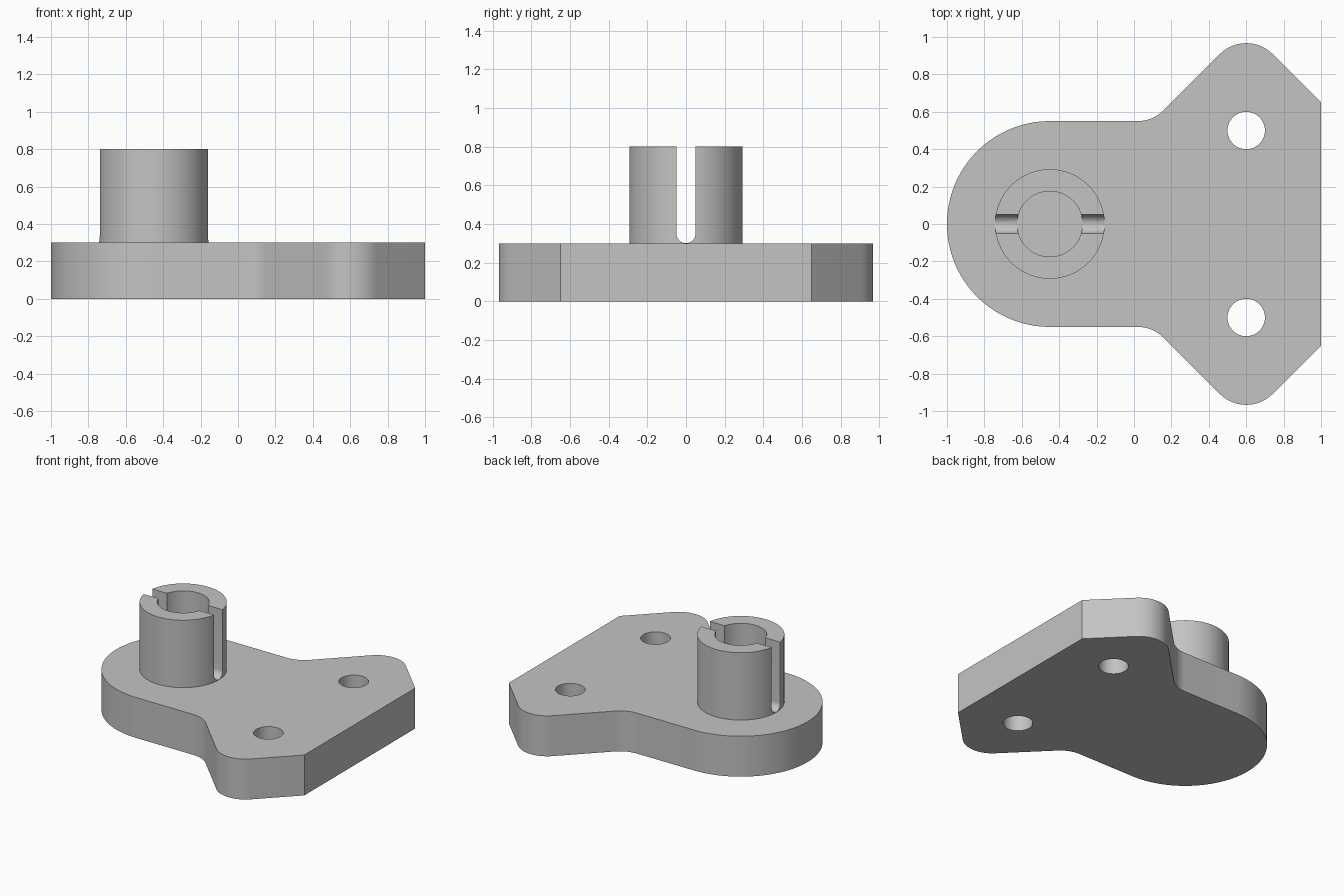
import bpy
import bmesh
from math import cos, sin, radians

default_cube = bpy.data.objects.get("Cube")
if default_cube:
    bpy.data.objects.remove(default_cube, do_unlink=True)

PLATE_TOP, BOSS_TOP = 0.3, 0.8
BOSS_X = -0.45
SLOT = 0.05          # half width of the slot

grey = bpy.data.materials.new("plain grey")
grey.use_nodes = True
colour = (0.55, 0.55, 0.55, 1)
grey.diffuse_color = colour
grey.node_tree.nodes["Principled BSDF"].inputs["Base Color"].default_value = colour


def arc(cx, cy, r, start, end, steps):
    angles = [radians(start + (end - start) * i / steps) for i in range(steps + 1)]
    return [(cx + r * cos(a), cy + r * sin(a)) for a in angles]


def prism(name, outline, bottom, top):
    """Extrude a counter-clockwise outline upward into a solid."""
    bm = bmesh.new()
    face = bm.faces.new([bm.verts.new((x, y, bottom)) for x, y in outline])
    grown = bmesh.ops.extrude_face_region(bm, geom=[face], use_keep_orig=True)
    verts = [v for v in grown["geom"] if isinstance(v, bmesh.types.BMVert)]
    bmesh.ops.translate(bm, verts=verts, vec=(0, 0, top - bottom))
    bmesh.ops.recalc_face_normals(bm, faces=bm.faces)
    mesh = bpy.data.meshes.new(name)
    bm.to_mesh(mesh)
    bm.free()
    mesh.materials.append(grey)
    obj = bpy.data.objects.new(name, mesh)
    bpy.context.collection.objects.link(obj)
    return obj


def cylinder(name, x, y, r, bottom, top, sides=64):
    return prism(name, arc(x, y, r, 0, 360, sides)[:-1], bottom, top)


def cut(obj, cutter):
    cutter.hide_render = True
    mod = obj.modifiers.new("cut", 'BOOLEAN')
    mod.operation, mod.solver, mod.object = 'DIFFERENCE', 'EXACT', cutter
    bpy.context.view_layer.objects.active = obj
    bpy.ops.object.modifier_apply(modifier=mod.name)
    bpy.data.objects.remove(cutter, do_unlink=True)


def smooth(obj):
    bpy.ops.object.select_all(action='DESELECT')
    obj.select_set(True)
    bpy.context.view_layer.objects.active = obj
    bpy.ops.object.shade_smooth_by_angle(angle=radians(30))


# Base plate: half outline from the straight edge round to the rounded end
half = [(1, 0.65)]
half += arc(0.6, 0.767, 0.2, 45, 135, 16)                 # ear tip
half += arc(0.018, 0.75, 0.2, -45, -90, 10)               # inner fillet
half += arc(BOSS_X, 0, 0.55, 90, 180, 32)                 # rounded end
mirrored = [(x, -y) for x, y in reversed(half[:-1])]
plate = prism("base_plate", half + mirrored, 0, PLATE_TOP)

# Two mounting holes
for side in (1, -1):
    cut(plate, cylinder("hole_cutter", 0.6, 0.5 * side, 0.1, -0.1, 0.4, 48))

# Slotted hollow boss
boss = cylinder("slotted_boss", BOSS_X, 0, 0.293, PLATE_TOP, BOSS_TOP, 96)
cut(boss, cylinder("bore_cutter", BOSS_X, 0, 0.175, 0.2, 0.9))

# Round-bottomed slot, drawn in y and z, then stood along x
slot_profile = arc(0, PLATE_TOP + SLOT + 0.001, SLOT, 180, 360, 16)
slot_profile += [(SLOT, 1), (-SLOT, 1)]
slot = prism("slot_cutter", slot_profile, -1, 0.2)
for v in slot.data.vertices:
    v.co = (v.co.z, v.co.x, v.co.y)
cut(boss, slot)

for part in (plate, boss):
    smooth(part)
